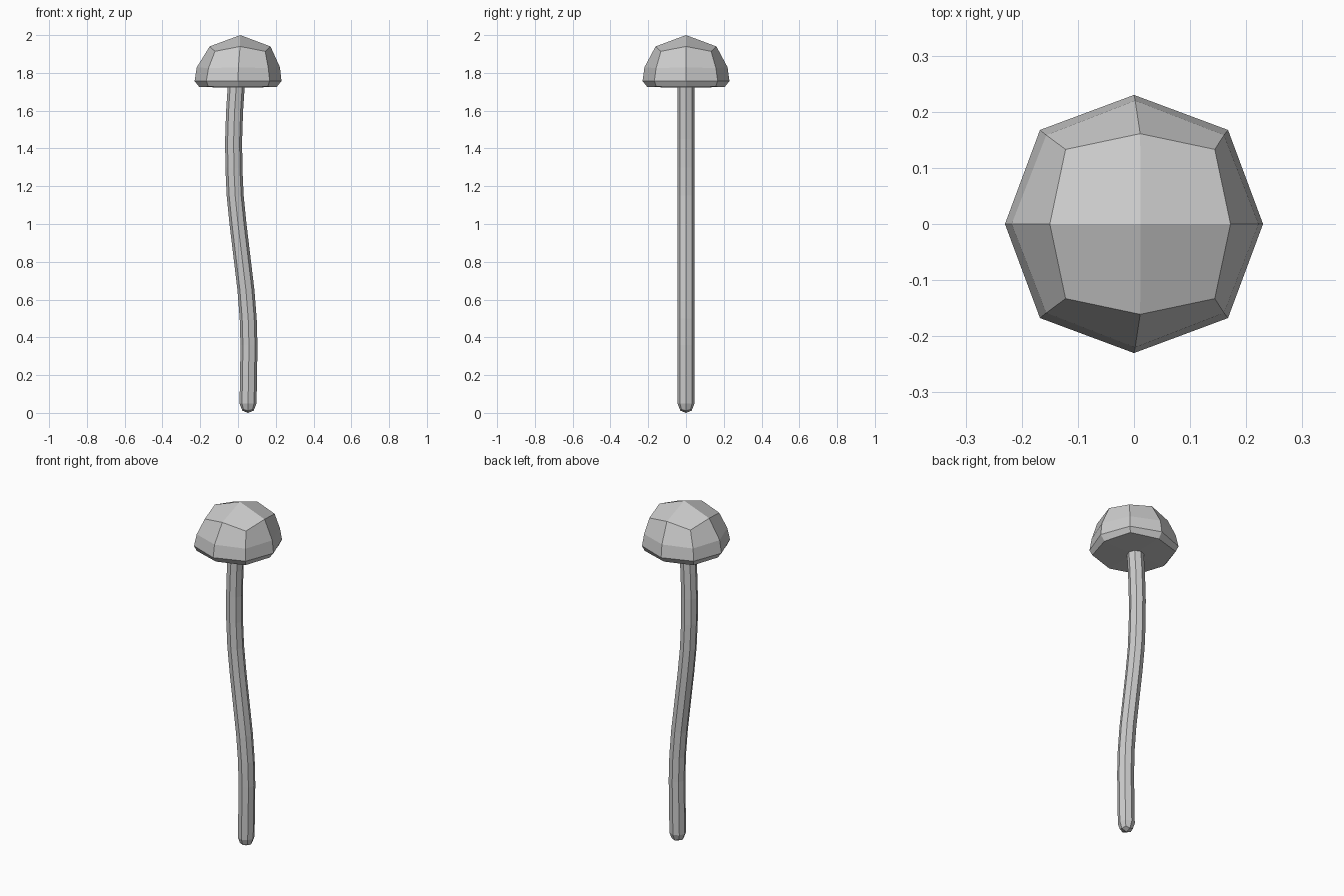
import bpy
import bmesh
import math

if "Cube" in bpy.data.objects:
    bpy.data.objects.remove(bpy.data.objects["Cube"])


def make_ring(bm, cx, z_axis, z_diag, r_axis, r_diag):
    """Eight points; the axis and diagonal points may differ in height and radius."""
    ring = []
    for i in range(8):
        a = i * math.pi / 4
        r, z = (r_diag, z_diag) if i % 2 else (r_axis, z_axis)
        ring.append(bm.verts.new((cx + r * math.cos(a), r * math.sin(a), z)))
    return ring


def bridge(bm, a, b):
    for i in range(8):
        j = (i + 1) % 8
        bm.faces.new((a[i], a[j], b[j], b[i]))


def quad_cap(bm, ring, pole):
    """Close a ring with four quads meeting at a pole."""
    p = bm.verts.new(pole)
    for i in range(0, 8, 2):
        bm.faces.new((p, ring[i], ring[i + 1], ring[(i + 2) % 8]))


def build(name, ring_specs, bottom, top):
    bm = bmesh.new()
    rings = [make_ring(bm, *s) for s in ring_specs]
    for a, b in zip(rings, rings[1:]):
        bridge(bm, a, b)
    quad_cap(bm, rings[0], bottom)
    quad_cap(bm, rings[-1], top)
    bmesh.ops.recalc_face_normals(bm, faces=bm.faces)
    mesh = bpy.data.meshes.new(name)
    bm.to_mesh(mesh)
    bm.free()
    obj = bpy.data.objects.new(name, mesh)
    bpy.context.collection.objects.link(obj)
    return obj


# Faceted mushroom cap with a narrow bevelled rim
cap_rings = [
    (0.0, 1.725, 1.727, 0.205, 0.222),
    (0.0, 1.757, 1.757, 0.23, 0.237),
    (0.002, 1.83, 1.825, 0.22, 0.224),
    (0.011, 1.94, 1.914, 0.161, 0.188),
]
build("mushroom_cap", cap_rings, (0, 0, 1.722), (0.012, 0, 2.0))

# S-curved octagonal stem with a rounded foot
path = [(0.053, 0.05), (0.056, 0.2), (0.058, 0.36), (0.054, 0.5),
        (0.042, 0.65), (0.024, 0.8), (0.0, 1.0), (-0.015, 1.15),
        (-0.022, 1.3), (-0.023, 1.45), (-0.018, 1.6), (-0.008, 1.75)]
stem_rings = [(0.053, 0.012, 0.018, 0.03, 0.034)]
stem_rings += [(x, z, z, 0.045, 0.045) for x, z in path]
build("mushroom_stem", stem_rings, (0.053, 0, 0), (-0.008, 0, 1.765))
